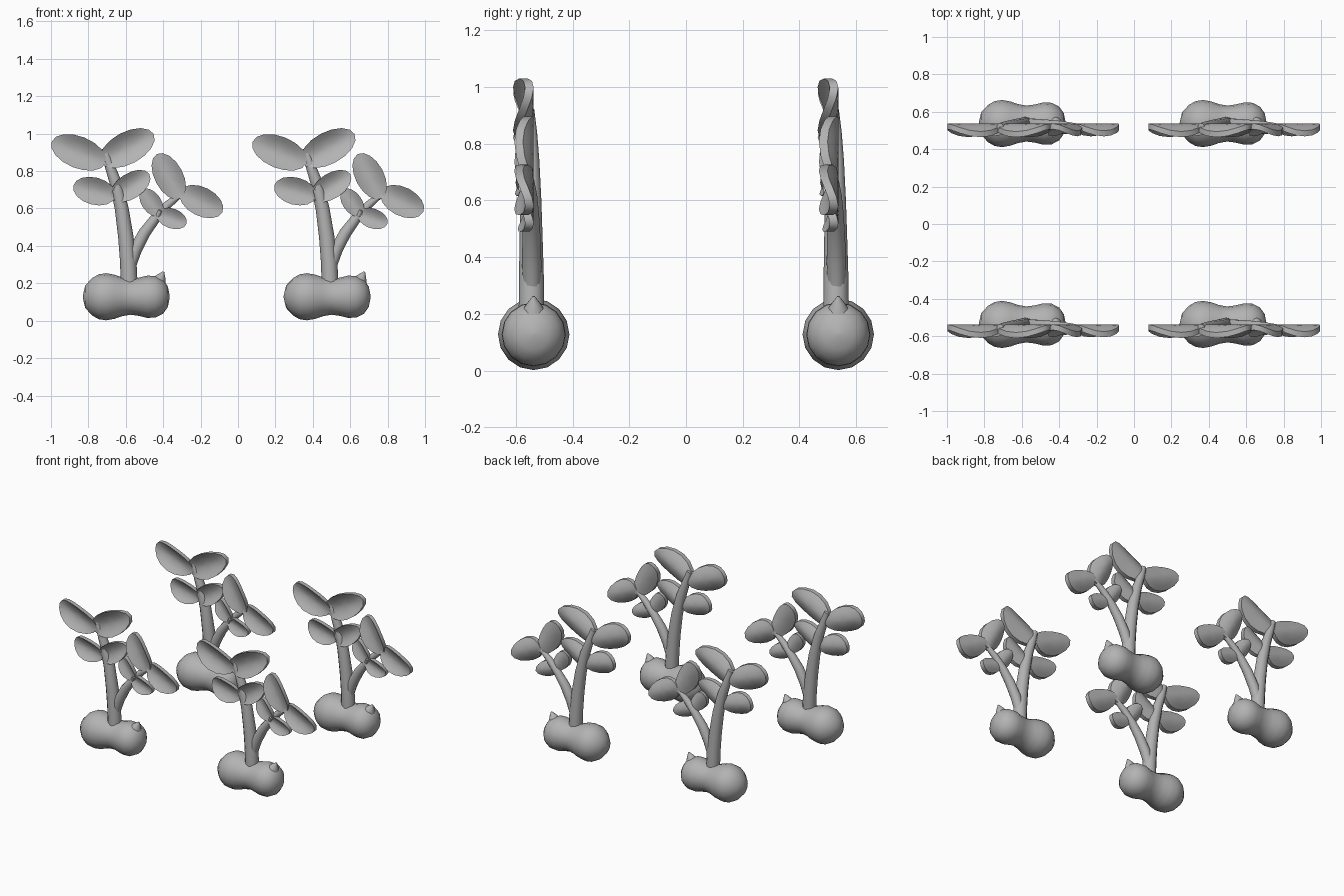
import bpy, bmesh, math
from mathutils import Vector

if "Cube" in bpy.data.objects:
    bpy.data.objects.remove(bpy.data.objects["Cube"])

OFF = 0.537            # spacing of the four plants from the centre
SIDES = 16

grey = bpy.data.materials.new("plain grey")
grey.use_nodes = True
grey.diffuse_color = (0.45, 0.45, 0.45, 1)
grey.node_tree.nodes["Principled BSDF"].inputs["Base Color"].default_value = (0.45, 0.45, 0.45, 1)


def finish(name, bm):
    """Turn a bmesh into a smooth-shaded part and repeat it for all four plants."""
    bmesh.ops.recalc_face_normals(bm, faces=bm.faces)
    mesh = bpy.data.meshes.new(name)
    bm.to_mesh(mesh)
    bm.free()
    mesh.materials.append(grey)
    first = bpy.data.objects.new(name, mesh)
    bpy.context.collection.objects.link(first)
    bpy.ops.object.select_all(action='DESELECT')
    first.select_set(True)
    bpy.context.view_layer.objects.active = first
    bpy.ops.object.shade_smooth_by_angle(angle=math.radians(45))
    first.location = (0, -OFF, 0)
    for x, y in ((2 * OFF, -OFF), (0, OFF), (2 * OFF, OFF)):
        copy = bpy.data.objects.new(name, mesh)
        copy.location = (x, y, 0)
        bpy.context.collection.objects.link(copy)


def bridge(bm, a, b):
    for i in range(len(a)):
        j = (i + 1) % len(a)
        bm.faces.new((a[i], a[j], b[j], b[i]))


def tube(name, path, sides=12):
    """Tapered round tube; path holds (x, y, z, radius) in the left plant."""
    bm = bmesh.new()
    pts = [Vector(p[:3]) for p in path]
    rings = []
    for i, p in enumerate(pts):
        t = (pts[min(i + 1, len(pts) - 1)] - pts[max(i - 1, 0)]).normalized()
        u = t.cross(Vector((0, 1, 0))).normalized()
        v = t.cross(u)
        ring = []
        for k in range(sides):
            a = math.tau * k / sides
            ring.append(bm.verts.new(p + path[i][3] * (u * math.cos(a) + v * math.sin(a))))
        rings.append(ring)
    for a, b in zip(rings, rings[1:]):
        bridge(bm, a, b)
    bm.faces.new(rings[0])
    bm.faces.new(rings[-1])
    finish(name, bm)


def leaf(name, cx, cz, long, wide, degrees):
    """Thick oval leaf whose long sides curl forward."""
    bm = bmesh.new()
    ang = math.radians(degrees)
    ca, sa = math.cos(ang), math.sin(ang)

    def vert(r, a, back):
        u, v = r * math.cos(a), r * math.sin(a)
        du, dv = long * u, wide * v
        curl = 0.5 * wide * v * v
        return bm.verts.new((cx + du * ca - dv * sa, -0.03 - curl + 0.03 * back, cz + du * sa + dv * ca))

    rims = []
    for back in (0, 1):
        rings = [[vert(r, math.tau * k / SIDES, back) for k in range(SIDES)] for r in (0.33, 0.67, 1)]
        mid = vert(0, 0, back)
        for k in range(SIDES):
            bm.faces.new((mid, rings[0][k], rings[0][(k + 1) % SIDES]))
        bridge(bm, rings[0], rings[1])
        bridge(bm, rings[1], rings[2])
        rims.append(rings[2])
    bridge(bm, rims[0], rims[1])
    finish(name, bm)


# Two-lobed seed lying along x
profile = [(-0.83, 0.004), (-0.817, 0.06), (-0.78, 0.1), (-0.745, 0.12), (-0.705, 0.126),
           (-0.66, 0.118), (-0.62, 0.104), (-0.575, 0.096), (-0.53, 0.102), (-0.485, 0.113),
           (-0.44, 0.111), (-0.4, 0.09), (-0.375, 0.055), (-0.365, 0.004)]
tube("seed", [(x, 0, 0.128, r) for x, r in profile], SIDES)
tube("seed_tip", [(-0.455, 0, 0.15, 0.075), (-0.425, 0, 0.205, 0.045),
                  (-0.408, 0, 0.24, 0.021), (-0.398, 0, 0.262, 0.004)])

# Stem and side branch
tube("stem", [(-0.582, -0.008, 0.2, 0.045), (-0.587, -0.008, 0.32, 0.044), (-0.6, -0.009, 0.45, 0.041),
              (-0.622, -0.01, 0.6, 0.037), (-0.655, -0.012, 0.74, 0.032),
              (-0.69, -0.014, 0.84, 0.026), (-0.716, -0.016, 0.92, 0.018)])
tube("branch", [(-0.575, -0.006, 0.3, 0.032), (-0.548, -0.007, 0.38, 0.034), (-0.5, -0.008, 0.47, 0.032),
                (-0.44, -0.008, 0.55, 0.027), (-0.375, -0.01, 0.62, 0.022), (-0.315, -0.014, 0.67, 0.016)])

# Short stalks joining the lower leaf pairs
tube("pair_stalk", [(-0.635, -0.02, 0.64, 0.02), (-0.665, -0.03, 0.7, 0.012)], 8)
tube("small_stalk", [(-0.44, -0.015, 0.54, 0.016), (-0.415, -0.035, 0.59, 0.01)], 8)

# Leaf pairs: centre x, centre z, half length, half width, tilt
leaf("top_leaf_outer", -0.852, 0.9, 0.155, 0.085, 158)
leaf("top_leaf_inner", -0.592, 0.923, 0.16, 0.086, 28)
leaf("middle_leaf_outer", -0.768, 0.693, 0.116, 0.073, 165)
leaf("middle_leaf_inner", -0.575, 0.72, 0.12, 0.068, 33)
leaf("branch_leaf_upper", -0.37, 0.772, 0.135, 0.076, 118)
leaf("branch_leaf_lower", -0.196, 0.637, 0.126, 0.077, -27)
leaf("small_leaf_upper", -0.463, 0.632, 0.085, 0.052, 125)
leaf("small_leaf_lower", -0.355, 0.547, 0.085, 0.053, -20)
